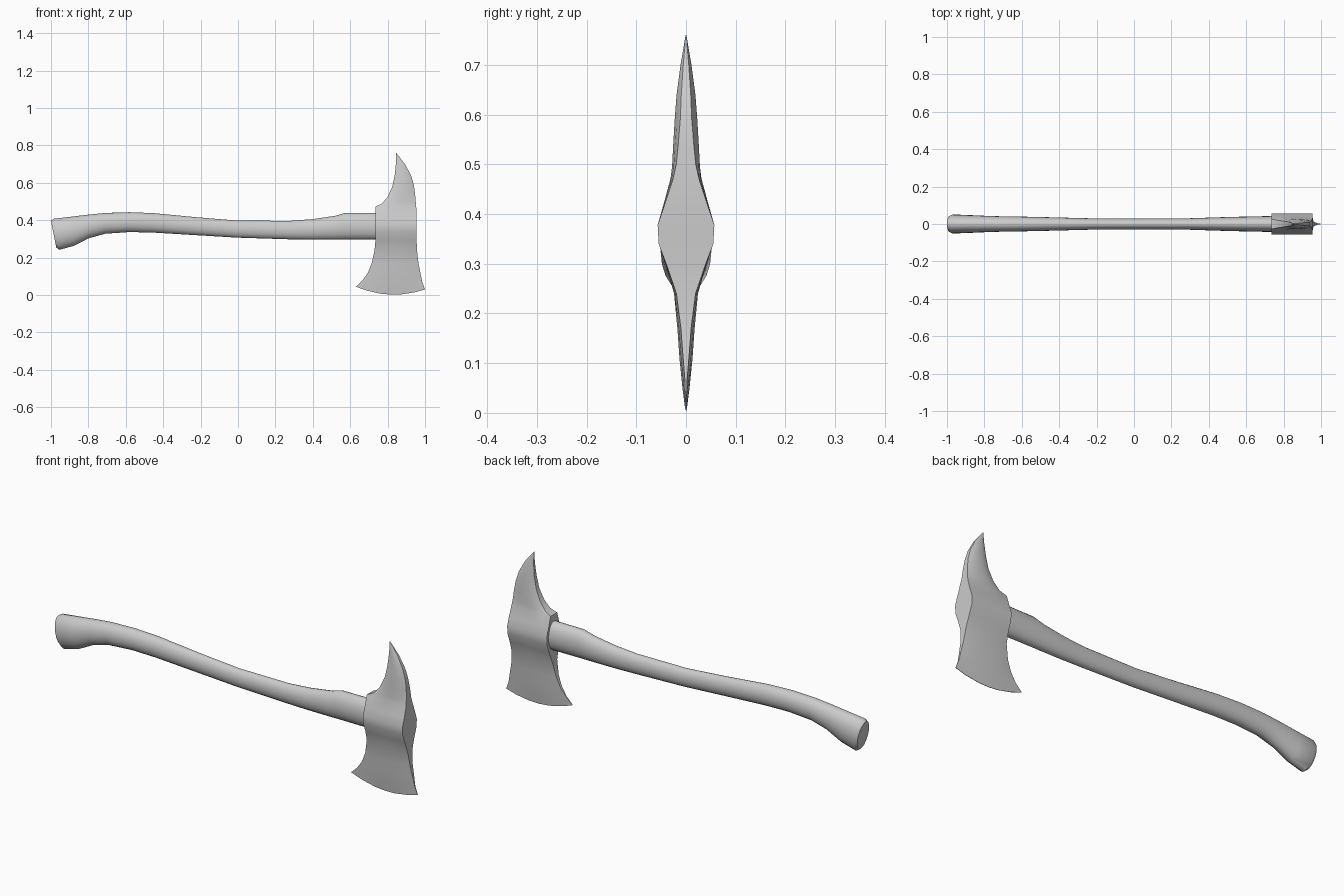
import bpy, bmesh, math

cube = bpy.data.objects.get("Cube")
if cube:
    bpy.data.objects.remove(cube, do_unlink=True)

grey = bpy.data.materials.new("plain grey")
grey.use_nodes = True
grey.diffuse_color = (0.6, 0.6, 0.6, 1)
bsdf = grey.node_tree.nodes["Principled BSDF"]
bsdf.inputs["Base Color"].default_value = (0.6, 0.6, 0.6, 1)
bsdf.inputs["Roughness"].default_value = 0.6


def loft(name, rings, angle):
    """Skin a list of equal-length closed rings and cap both ends."""
    bm = bmesh.new()
    loops = [[bm.verts.new(p) for p in ring] for ring in rings]
    n = len(loops[0])
    for a, b in zip(loops, loops[1:]):
        for i in range(n):
            j = (i + 1) % n
            bm.faces.new((a[i], a[j], b[j], b[i]))
    bm.faces.new(loops[0][::-1])
    bm.faces.new(loops[-1])
    bmesh.ops.recalc_face_normals(bm, faces=bm.faces)
    mesh = bpy.data.meshes.new(name)
    bm.to_mesh(mesh)
    bm.free()
    mesh.materials.append(grey)
    obj = bpy.data.objects.new(name, mesh)
    bpy.context.collection.objects.link(obj)
    bpy.ops.object.select_all(action='DESELECT')
    obj.select_set(True)
    bpy.context.view_layer.objects.active = obj
    bpy.ops.object.shade_smooth_by_angle(angle=math.radians(angle))
    return obj


# Handle: top x, top z, bottom x, bottom z, half width
handle_rows = [
    (-1.0, .397, -.972, .255, .043),
    (-.985, .408, -.955, .242, .051),
    (-.90, .418, -.875, .264, .048),
    (-.80, .430, -.80, .303, .044),
    (-.71, .439, -.71, .328, .041),
    (-.58, .443, -.58, .337, .039),
    (-.45, .438, -.45, .334, .036),
    (-.22, .416, -.22, .320, .030),
    (0.0, .398, 0.0, .307, .029),
    (.28, .397, .28, .298, .030),
    (.40, .406, .40, .296, .034),
    (.52, .424, .52, .296, .038),
    (.575, .440, .575, .296, .039),
    (.80, .440, .80, .296, .044),
]


def oval(xt, zt, xb, zb, w, sides=20):
    ring = []
    for i in range(sides):
        a = 2 * math.pi * i / sides
        c, s = math.cos(a), math.sin(a)
        ring.append(((xt + xb) / 2 + c * (xt - xb) / 2, w * s,
                     (zt + zb) / 2 + c * (zt - zb) / 2))
    return ring


loft("handle", [oval(*r) for r in handle_rows], 45)

# Axe head: left x, left z, right x, right z, sag, half width, edge fullness
head_rows = [
    (.630, .045, 1.00, .030, .035, .001, 1.0),
    (.665, .078, .985, .070, .025, .007, .35),
    (.695, .120, .975, .120, .012, .013, .5),
    (.715, .170, .965, .170, .004, .017, .6),
    (.730, .240, .957, .240, 0, .024, .8),
    (.735, .295, .955, .295, 0, .040, .95),
    (.735, .340, .955, .340, 0, .055, 1.0),
    (.735, .378, .955, .378, 0, .057, 1.0),
    (.735, .420, .955, .420, 0, .045, .95),
    (.735, .473, .953, .470, 0, .031, .85),
    (.770, .490, .950, .500, 0, .028, .7),
    (.800, .525, .947, .540, 0, .026, .6),
    (.825, .580, .940, .590, 0, .023, .5),
    (.838, .640, .925, .640, 0, .019, .5),
    (.844, .700, .893, .700, 0, .011, .5),
    (.845, .735, .866, .735, 0, .005, .5),
    (.844, .760, .847, .758, 0, .001, 1.0),
]


def slab(xl, zl, xr, zr, sag, w, edge):
    front = []
    for t in (0, .15, .35, .5, .65, .85, 1):
        bulge = 4 * t * (1 - t)
        half = w * (edge + (1 - edge) * min(1, bulge * 1.2))
        front.append((xl + (xr - xl) * t, -half,
                      zl + (zr - zl) * t - sag * bulge))
    return front + [(x, -y, z) for x, y, z in reversed(front)]


loft("axe_head", [slab(*r) for r in head_rows], 50)
